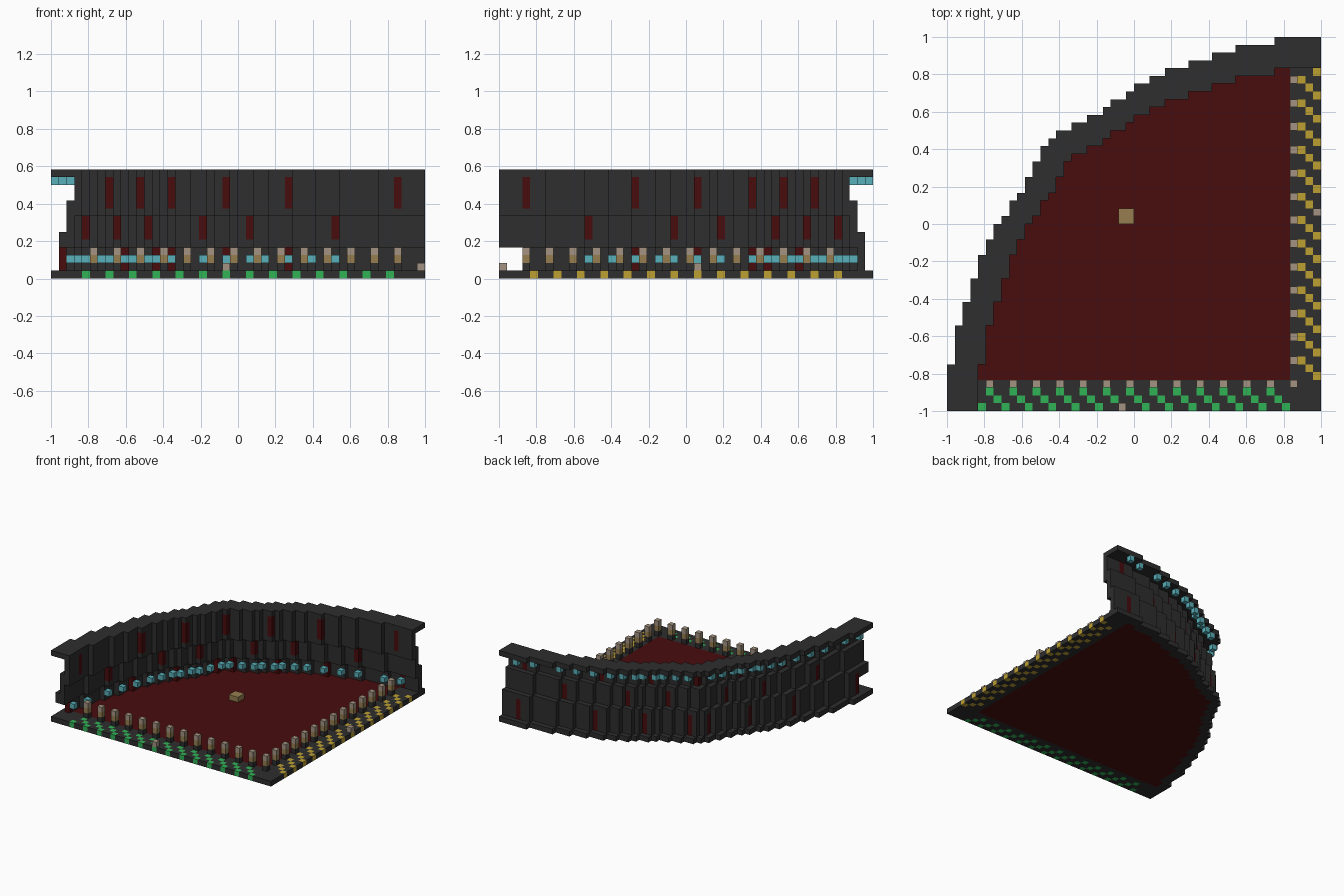
import bpy, bmesh

if "Cube" in bpy.data.objects:
    bpy.data.objects.remove(bpy.data.objects["Cube"])

N = 48                 # blocks along each side
U = 2 / N              # block size


def linear(c):
    return c / 12.92 if c <= 0.04045 else ((c + 0.055) / 1.055) ** 2.4


def material(name, r, g, b):
    mat = bpy.data.materials.new(name)
    mat.use_nodes = True
    colour = [linear(c / 255) for c in (r, g, b)] + [1]
    mat.diffuse_color = colour
    mat.node_tree.nodes["Principled BSDF"].inputs["Base Color"].default_value = colour
    return mat


DARK = material("charcoal", 46, 46, 46)
RED = material("dark red", 72, 12, 13)
CYAN = material("cyan", 88, 176, 186)
GREEN = material("green", 48, 178, 86)
YELLOW = material("yellow", 190, 160, 50)
TAN = material("grey tan", 164, 148, 130)
BROWN = material("brown", 150, 126, 80)

SIDES = {
    (1, 0, 0): ((1, 0, 0), (1, 1, 0), (1, 1, 1), (1, 0, 1)),
    (-1, 0, 0): ((0, 0, 0), (0, 0, 1), (0, 1, 1), (0, 1, 0)),
    (0, 1, 0): ((0, 1, 0), (0, 1, 1), (1, 1, 1), (1, 1, 0)),
    (0, -1, 0): ((0, 0, 0), (1, 0, 0), (1, 0, 1), (0, 0, 1)),
    (0, 0, 1): ((0, 0, 1), (1, 0, 1), (1, 1, 1), (0, 1, 1)),
    (0, 0, -1): ((0, 0, 0), (0, 1, 0), (1, 1, 0), (1, 0, 0)),
}


def build(name, blocks):
    """Skin a {(i, j, k): material} set of blocks with its outer faces."""
    mats = list(dict.fromkeys(blocks.values()))
    bm = bmesh.new()
    corners = {}

    def corner(p):
        if p not in corners:
            corners[p] = bm.verts.new((p[0] * U - 1, p[1] * U - 1, p[2] * U))
        return corners[p]

    for (i, j, k), mat in blocks.items():
        for (a, b, c), quad in SIDES.items():
            if (i + a, j + b, k + c) not in blocks:
                face = bm.faces.new([corner((i + x, j + y, k + z)) for x, y, z in quad])
                face.material_index = mats.index(mat)
    bmesh.ops.dissolve_limit(bm, angle_limit=0.01, verts=bm.verts, edges=bm.edges,
                             delimit={'MATERIAL'})
    mesh = bpy.data.meshes.new(name)
    bm.to_mesh(mesh)
    bm.free()
    for mat in mats:
        mesh.materials.append(mat)
    bpy.context.collection.objects.link(bpy.data.objects.new(name, mesh))


def mirror(cell):
    """Reflect a ground cell across the diagonal."""
    return (N - 1 - cell[1], N - 1 - cell[0])


def both(cells):
    return list(cells) + [mirror(c) for c in cells]


# Stepped outline: first cell of each row, counted from the back
starts = [42, 37, 34, 31, 28, 26, 24, 23, 21, 20, 18, 16, 14, 13, 12]
height = [N - s for s in starts[:12]]
height += [N - next(r for r, s in enumerate(starts) if s <= i) for i in range(12, N)]
first = [next(i for i in range(N) if height[i] > j) for j in range(N)]


def inside(i, j, inset):
    return i >= first[j] + inset and j < height[i] - inset


def area(inset, outer_limit=None):
    return [(i, j) for i in range(N) for j in range(N) if inside(i, j, inset)
            and not (outer_limit and inside(i, j, outer_limit))]


# Ground slab with dark border and red field
ground = {}
for i, j in area(0):
    field = inside(i, j, 2) and i < 44 and j >= 4
    ground[i, j, 0] = RED if field else DARK
# Diagonal stripes: green along the front, yellow along the side
stripe = [(4, 0)] + [(i + d, 2 - d) for i in range(5, 42, 3) for d in range(3)]
for cell in stripe:
    ground[(*cell, 0)] = GREEN
    ground[(*mirror(cell), 0)] = YELLOW
build("ground", ground)

# Three leaning wall tiers with red slots; columns give each slot's place
even_slots = [(c, height[c - 1] if c else 3) for c in (0, 4, 8, 12)]
odd_slots = [(c, height[c - 1]) for c in (2, 6, 10)]
tiers = [("lower_wall", 1, range(1, 6), even_slots, range(1, 5)),
         ("middle_wall", 2, range(4, 10), odd_slots, range(5, 9)),
         ("upper_wall", 3, range(8, 13), even_slots, range(9, 13))]
for name, inset, levels, slots, slot_levels in tiers:
    reds = both([(c + inset, j) for c, j in slots])
    wall = {}
    for i, j in area(inset, inset + 1):
        for k in levels:
            if inset == 1 and j < 3 and k < 4:
                continue          # open passage at the wall's front end
            wall[i, j, k] = RED if (i, j) in reds and k in slot_levels else DARK
    build(name, wall)

# Wide flat rim on top of the wall
build("rim", {(i, j, 13): DARK for i, j in area(0, 4)})

# Small lights: under the rim outside, and low on the wall inside
lights = [(c, height[c - 1] if c else 3) for c in range(13)]
build("outer_lights", {(*c, 12): CYAN for c in both(lights)})
build("inner_lights", {(*c, 2): CYAN for c in both([(c + 2, j) for c, j in lights])})

# Fence posts along both straight edges, and one at the corner
posts = {}
for i, j in both([(i, 3) for i in range(5, 45, 3)]):
    for k, mat in ((1, DARK), (2, BROWN), (3, TAN)):
        posts[i, j, k] = mat
build("fence_posts", posts)

# Edge markers and central mound
build("edge_markers", {(*c, 1): TAN for c in both([(22, 0)])})
build("mound", {(i, j, 1): BROWN for i in (22, 23) for j in (24, 25)})
